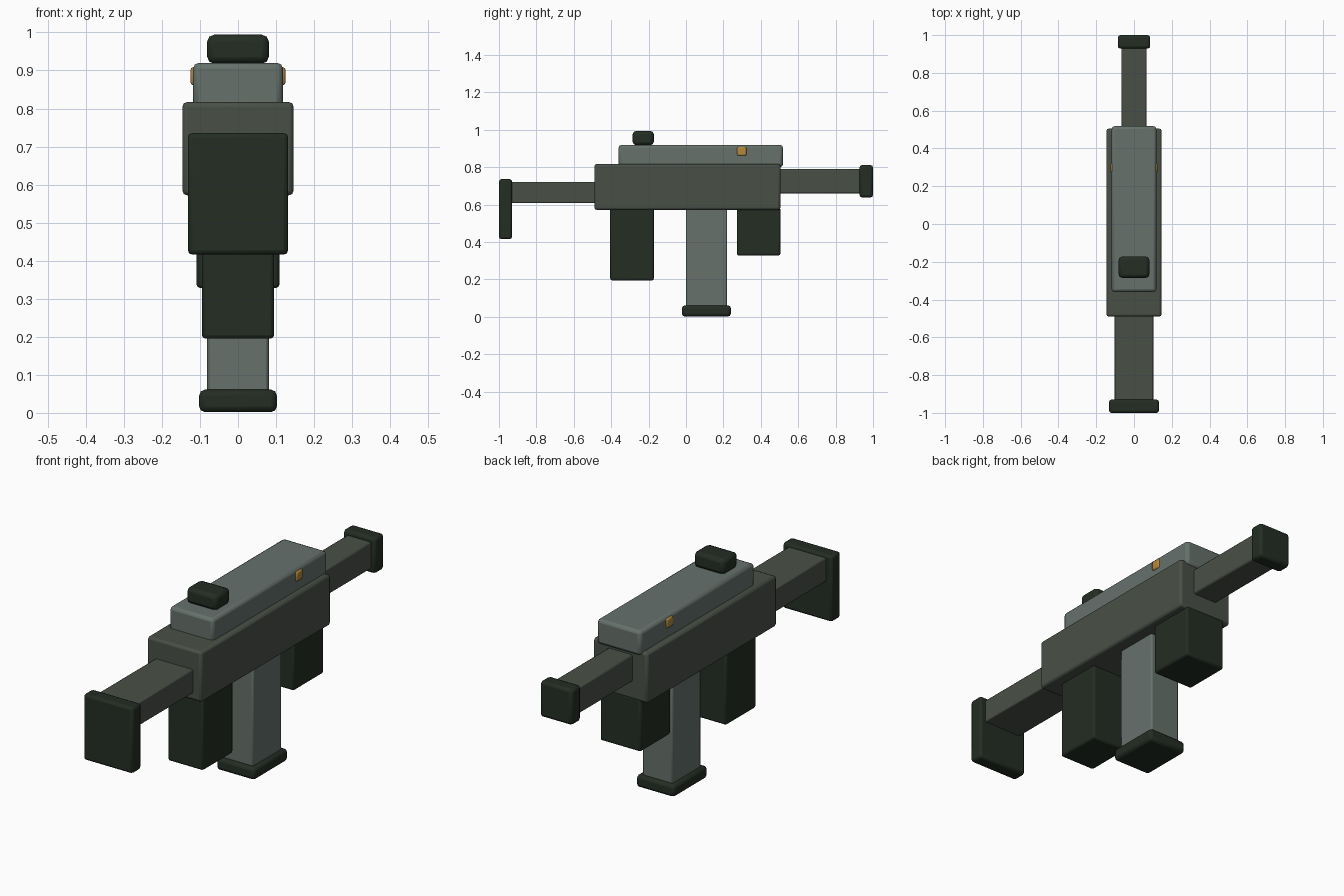
import bpy

if "Cube" in bpy.data.objects:
    bpy.data.objects.remove(bpy.data.objects["Cube"])


def material(name, rgb):
    m = bpy.data.materials.new(name)
    m.diffuse_color = (*rgb, 1)
    m.use_nodes = True
    m.node_tree.nodes["Principled BSDF"].inputs["Base Color"].default_value = m.diffuse_color
    return m


DARK = material("dark_green", (0.017, 0.026, 0.017))
OLIVE = material("olive_grey", (0.066, 0.080, 0.062))
GREY = material("light_grey", (0.132, 0.165, 0.148))
BRASS = material("brass", (0.46, 0.24, 0.045))


def box(name, half_x, y, z, mat, bevel=0.012, x=0.0):
    """Rounded box from half width, y range and z range."""
    bpy.ops.mesh.primitive_cube_add(
        size=1, location=(x, (y[0] + y[1]) / 2, (z[0] + z[1]) / 2))
    ob = bpy.context.object
    ob.name = name
    ob.scale = (2 * half_x, y[1] - y[0], z[1] - z[0])
    bpy.ops.object.transform_apply(location=False, rotation=False, scale=True)
    ob.data.materials.append(mat)
    mod = ob.modifiers.new("rounded_edges", 'BEVEL')
    mod.width = bevel
    mod.segments = 2
    bpy.ops.object.shade_smooth_by_angle()
    return ob


# Receiver and its cover
box("receiver", 0.146, (-0.49, 0.505), (0.572, 0.817), OLIVE)
box("top_cover", 0.118, (-0.36, 0.518), (0.80, 0.92), GREY, 0.015)
box("rear_sight", 0.081, (-0.285, -0.172), (0.918, 0.994), DARK, 0.018)

# Barrel and muzzle
box("barrel", 0.066, (0.49, 0.94), (0.66, 0.79), OLIVE, 0.008)
box("muzzle", 0.086, (0.928, 1.0), (0.638, 0.812), DARK, 0.014)

# Shoulder stock
box("stock_bar", 0.102, (-0.94, -0.48), (0.608, 0.722), OLIVE, 0.006)
box("butt_plate", 0.132, (-1.0, -0.93), (0.416, 0.736), DARK)

# Grips
box("rear_grip", 0.095, (-0.405, -0.172), (0.195, 0.585), DARK, 0.01)
box("front_grip", 0.109, (0.272, 0.505), (0.328, 0.585), DARK, 0.01)

# Magazine
box("magazine", 0.081, (0.0, 0.22), (0.045, 0.585), GREY, 0.008)
box("magazine_base", 0.102, (-0.022, 0.24), (0.002, 0.061), DARK, 0.015)

# Side buttons
for side, sx in (("left", -1), ("right", 1)):
    box(side + "_button", 0.012, (0.273, 0.323), (0.861, 0.909), BRASS, 0.008, sx * 0.113)
